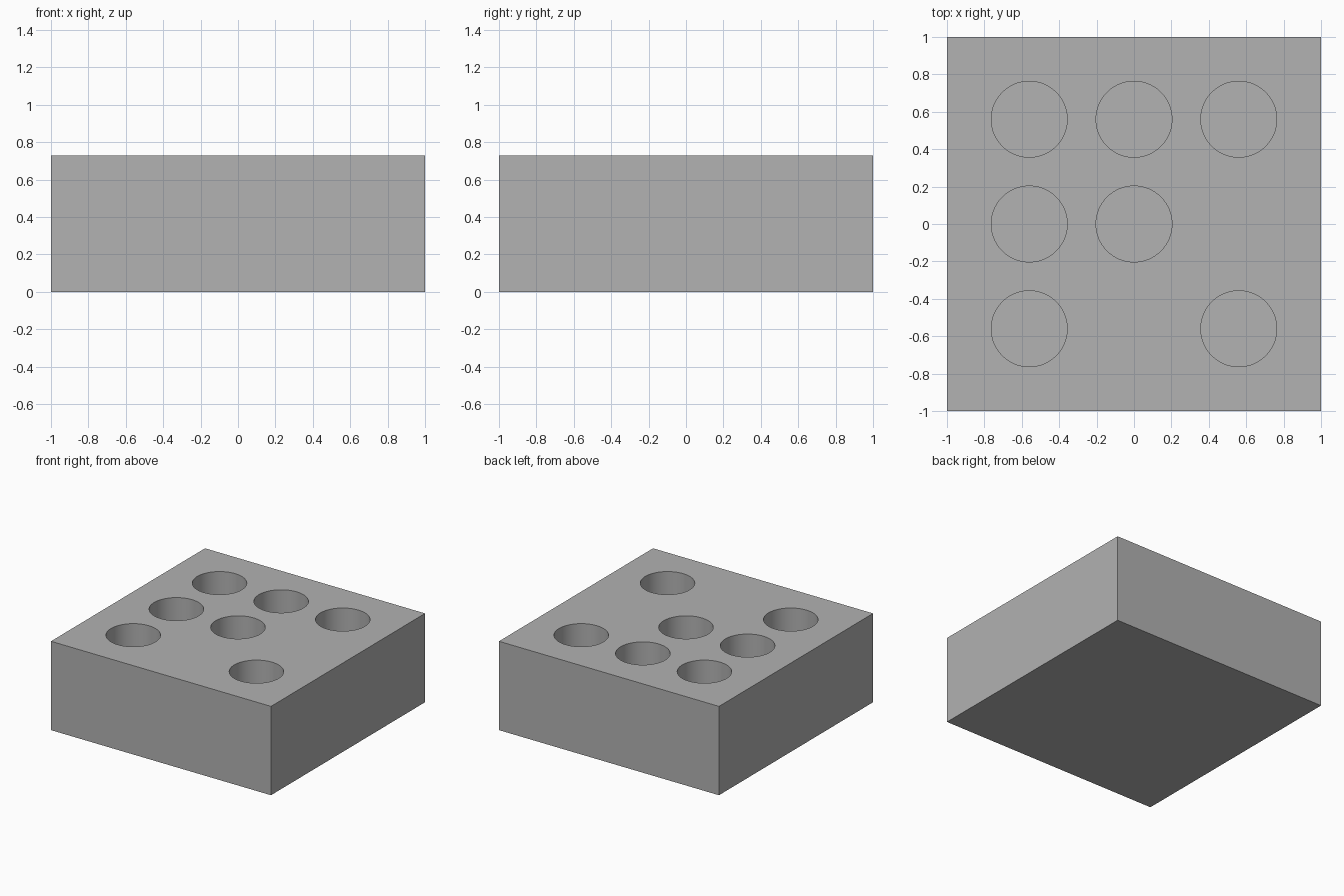
import bpy
import math

if "Cube" in bpy.data.objects:
    bpy.data.objects.remove(bpy.data.objects["Cube"], do_unlink=True)

HEIGHT = 0.73
HOLE_RADIUS = 0.203
HOLE_DEPTH = 0.55
PITCH = 0.56
# Grid cells (column, row) that hold a hole
HOLES = [(-1, 1), (0, 1), (1, 1), (-1, 0), (0, 0), (-1, -1), (1, -1)]

# Plain grey material
grey = bpy.data.materials.new("grey")
grey.use_nodes = True
colour = (0.445, 0.445, 0.445, 1.0)
grey.diffuse_color = colour
grey.node_tree.nodes["Principled BSDF"].inputs["Base Color"].default_value = colour

# Solid block
bpy.ops.mesh.primitive_cube_add(size=1, location=(0, 0, HEIGHT / 2))
block = bpy.context.object
block.name = "holder_block"
block.scale = (2, 2, HEIGHT)
bpy.ops.object.transform_apply(location=True, rotation=False, scale=True)
block.data.materials.append(grey)


def drill(column, row):
    """Cut one blind round hole into the top of the block."""
    length = HOLE_DEPTH + 0.1
    bpy.ops.mesh.primitive_cylinder_add(
        vertices=96, radius=HOLE_RADIUS, depth=length,
        location=(column * PITCH, row * PITCH, HEIGHT - HOLE_DEPTH + length / 2))
    cutter = bpy.context.object
    cutter.name = "hole_cutter"
    cutter.hide_render = True
    cutter.data.materials.append(grey)
    bpy.context.view_layer.objects.active = block
    cut = block.modifiers.new("hole", 'BOOLEAN')
    cut.operation = 'DIFFERENCE'
    cut.solver = 'EXACT'
    cut.object = cutter
    bpy.ops.object.modifier_apply(modifier=cut.name)
    bpy.data.objects.remove(cutter, do_unlink=True)


# Round holes
for column, row in HOLES:
    drill(column, row)

# Smooth hole walls, sharp rims and corners
bpy.ops.object.select_all(action='DESELECT')
block.select_set(True)
bpy.context.view_layer.objects.active = block
bpy.ops.object.shade_smooth_by_angle(angle=math.radians(30))
